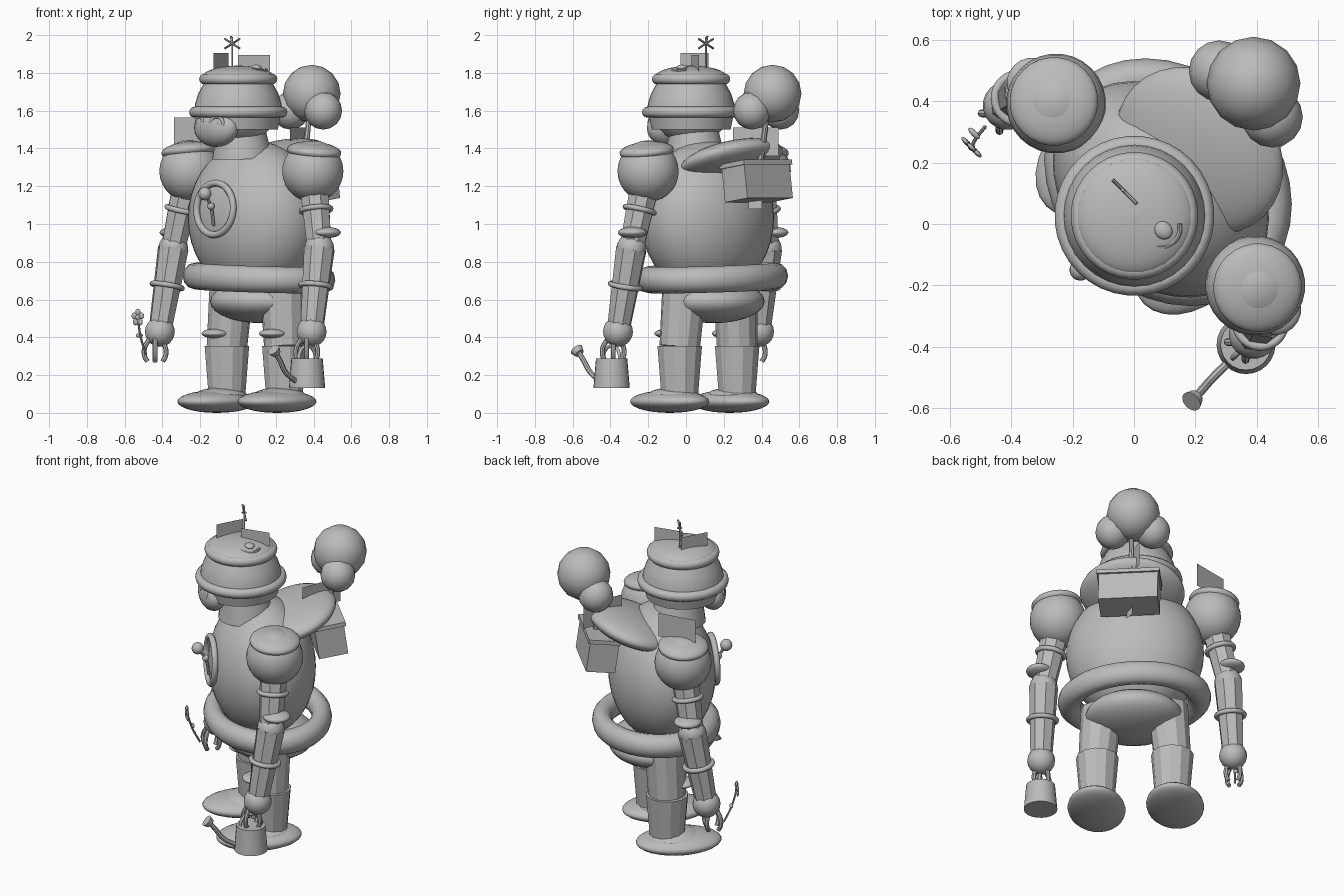
import bpy
import math
from math import sin, cos, pi
from mathutils import Vector, Matrix

cube = bpy.data.objects.get("Cube")
if cube:
    bpy.data.objects.remove(cube)

metal = bpy.data.materials.new("plain_grey")
metal.use_nodes = True
GREY = (0.5, 0.5, 0.5, 1)
metal.diffuse_color = GREY
metal.node_tree.nodes["Principled BSDF"].inputs["Base Color"].default_value = GREY

# The figure is built facing -y, then the whole body is turned
TURN = Matrix.Rotation(-pi / 4, 4, "Z") @ Matrix.Translation((-0.018, 0, 0))


def finish(name, smooth=True):
    ob = bpy.context.object
    ob.name = name
    ob.data.materials.clear()
    ob.data.materials.append(metal)
    if smooth:
        bpy.ops.object.shade_smooth_by_angle(angle=math.radians(40))
    ob.matrix_basis = TURN @ ob.matrix_basis
    return ob


def ball(name, loc, size, rot=(0, 0, 0), seg=28):
    bpy.ops.mesh.primitive_uv_sphere_add(segments=seg, ring_count=seg // 2, location=loc, rotation=rot)
    size = (size,) * 3 if isinstance(size, float) else size
    bpy.context.object.scale = size
    return finish(name)


def ring(name, loc, major, minor, rot=(0, 0, 0), scale=(1, 1, 1)):
    bpy.ops.mesh.primitive_torus_add(major_radius=major, minor_radius=minor, location=loc, rotation=rot,
                                     major_segments=36, minor_segments=12)
    bpy.context.object.scale = scale
    return finish(name)


def segment(name, p, q, r1, r2, sides=8, smooth=False):
    p, q = Vector(p), Vector(q)
    bpy.ops.mesh.primitive_cone_add(vertices=sides, radius1=r1, radius2=r2, depth=(q - p).length,
                                    location=(p + q) / 2,
                                    rotation=(q - p).to_track_quat("Z", "Y").to_euler())
    return finish(name, smooth)


def tube(name, points, radius):
    cu = bpy.data.curves.new(name, "CURVE")
    cu.dimensions = "3D"
    cu.bevel_depth = radius
    cu.bevel_resolution = 2
    cu.use_fill_caps = True
    sp = cu.splines.new("BEZIER")
    sp.bezier_points.add(len(points) - 1)
    for b, p in zip(sp.bezier_points, points):
        b.co = p
        b.handle_left_type = b.handle_right_type = "AUTO"
    ob = bpy.data.objects.new(name, cu)
    bpy.context.collection.objects.link(ob)
    bpy.ops.object.select_all(action="DESELECT")
    ob.select_set(True)
    bpy.context.view_layer.objects.active = ob
    bpy.ops.object.convert(target="MESH")
    return finish(name)


def mesh(name, verts, faces, smooth):
    me = bpy.data.meshes.new(name)
    me.from_pydata(verts, [], faces)
    ob = bpy.data.objects.new(name, me)
    bpy.context.collection.objects.link(ob)
    bpy.ops.object.select_all(action="DESELECT")
    ob.select_set(True)
    bpy.context.view_layer.objects.active = ob
    return finish(name, smooth)


def plate(name, a, b, z0, z1):
    mesh(name, [(*a, z0), (*b, z0), (*b, z1), (*a, z1)], [(0, 1, 2, 3)], False)


def lathe(name, profile, y, n=32):
    verts = [(r * cos(2 * pi * i / n), y + r * sin(2 * pi * i / n), z) for r, z in profile for i in range(n)]
    faces = [(k * n + i, k * n + (i + 1) % n, (k + 1) * n + (i + 1) % n, (k + 1) * n + i)
             for k in range(len(profile) - 1) for i in range(n)]
    return mesh(name, verts, faces, True)


# Torso, hips and waist ring
ball("torso", (0, 0.142, 1.03), (0.395, 0.305, 0.41), seg=40)
ball("hips", (0, 0.19, 0.59), (0.28, 0.26, 0.115))
ring("waist_ring", (0, 0.175, 0.715), 0.37, 0.07, (0, math.radians(2), 0), (1, 0.83, 1))
segment("neck", (0, 0.05, 1.35), (0, 0.04, 1.5), 0.16, 0.13, 20, True)

# Head and helmet
HY = 0.02
ball("head", (0, HY, 1.63), 0.21)
lathe("helmet_band", [(0.2, 1.5), (0.212, 1.5), (0.232, 1.6)], HY, 20)
lathe("helmet_crown", [(0.235, 1.59), (0.228, 1.64), (0.212, 1.69), (0.185, 1.74), (0.17, 1.77)], HY)
ring("helmet_brim", (0, HY, 1.592), 0.232, 0.029)
ring("helmet_top_rim", (0, HY, 1.767), 0.18, 0.028)
ball("helmet_cap", (0, HY, 1.775), (0.195, 0.195, 0.063))
ball("face_mask", (0, -0.145, 1.508), (0.145, 0.08, 0.1))
for side, s in (("left", 1), ("right", -1)):
    ring(side + "_goggle_rim", (s * 0.063, -0.203, 1.53), 0.038, 0.009, (pi / 2, 0, s * 0.25))
    ball(side + "_goggle_lens", (s * 0.063, -0.2, 1.53), (0.034, 0.012, 0.034), seg=16)

# Fins, knob and crossed aerial on the helmet
plate("helmet_front_fin", (-0.053, -0.113), (-0.102, 0.05), 1.82, 1.905)
plate("helmet_back_fin", (-0.003, 0.021), (0.089, 0.17), 1.81, 1.895)
ball("helmet_knob", (0.1, 0.053, 1.828), (0.032, 0.028, 0.016), seg=16)
tube("helmet_arc", [(0.1 + 0.05 * cos(a), 0.053 + 0.06 * sin(a), 1.822 - 0.012 * cos(a))
                    for a in (-1.1, -0.5, 0, 0.5, 1.1)], 0.008)
AX, AY = -0.078, 0.053
tube("aerial_mast", [(AX, AY, 1.81), (AX, AY, 1.99)], 0.005)
for i, s in enumerate((-1, 1)):
    tube("aerial_bar_%d" % i, [(AX - 0.055, AY, 1.955 - s * 0.025), (AX + 0.055, AY, 1.955 + s * 0.025)], 0.006)
tube("aerial_tip", [(AX, AY, 1.95), (AX - 0.01, AY, 1.995)], 0.006)

# Chest porthole with lever
ring("chest_ring", (0, -0.155, 1.08), 0.137, 0.018, (pi / 2 - 0.05, 0, 0))
tube("chest_lever", [(0, -0.165, 0.99), (0, -0.185, 1.09), (0, -0.23, 1.16)], 0.009)
ball("chest_pivot", (0, -0.185, 1.095), 0.02, seg=16)
ball("chest_knob", (0, -0.23, 1.16), 0.035, seg=20)

# Arms
for side, s, dy in (("left", 1, 0), ("right", -1, -0.04)):
    def at(x, y, z):
        return Vector((s * x, y + dy, z))
    shoulder, elbow, wrist = at(0.44, 0.138, 1.28), at(0.527, 0.1, 0.87), at(0.548, 0.021, 0.43)
    ball(side + "_shoulder", shoulder, 0.163)
    ball(side + "_shoulder_cap", at(0.45, 0.138, 1.385), (0.145, 0.145, 0.05), (0, s * 0.12, 0))
    segment(side + "_upper_arm", shoulder, elbow, 0.085, 0.068)
    segment(side + "_forearm", elbow, wrist, 0.084, 0.062)
    ball(side + "_elbow", elbow, 0.08, seg=20)
    ball(side + "_elbow_guard", at(0.55, 0.13, 0.955), (0.075, 0.08, 0.03), seg=20)
    ball(side + "_wrist", wrist, 0.08, seg=20)
    tilt = (elbow - shoulder).to_track_quat("Z", "Y").to_euler()
    ring(side + "_upper_ring", shoulder.lerp(elbow, 0.5), 0.078, 0.014, tilt)
    tilt = (wrist - elbow).to_track_quat("Z", "Y").to_euler()
    ring(side + "_forearm_ring", elbow.lerp(wrist, 0.45), 0.08, 0.014, tilt)
    # claw fingers
    palm = at(0.548, -0.015, 0.0)
    for k in range(4):
        a = pi / 4 + k * pi / 2
        d = Vector((cos(a), sin(a), 0))
        tube("%s_finger_%d" % (side, k), [palm + d * r + Vector((0, 0, z)) for r, z in
                                          ((0.03, 0.39), (0.055, 0.345), (0.055, 0.3), (0.04, 0.272))], 0.013)

# Watering can held in the left hand
segment("can_body", (0.555, -0.02, 0.133), (0.555, -0.02, 0.287), 0.096, 0.083, 24, True)
ring("can_handle", (0.555, -0.02, 0.295), 0.06, 0.009, (pi / 2, 0, pi / 2))
tube("can_spout", [(0.555, -0.1, 0.165), (0.555, -0.18, 0.215), (0.558, -0.225, 0.275), (0.56, -0.262, 0.322)], 0.014)
segment("can_rose", (0.56, -0.255, 0.315), (0.56, -0.277, 0.335), 0.025, 0.035, 16, True)

# Flower held in the right hand
F = Vector((-0.534, -0.198, 0.505))
tube("flower_stem", [(-0.55, -0.12, 0.31), (-0.545, -0.165, 0.4), F], 0.006)
ball("flower_centre", F, (0.014, 0.011, 0.014), seg=12)
for k in range(5):
    a = pi / 2 + k * 2 * pi / 5
    ball("flower_petal_%d" % k, F + Vector((cos(a), 0, sin(a))) * 0.029, (0.018, 0.008, 0.018), seg=12)
ball("flower_leaf", (-0.56, -0.16, 0.41), (0.025, 0.01, 0.012), seg=12)

# Legs and feet
for side, s in (("left", 1), ("right", -1)):
    x, y = s * 0.215, 0.15
    segment(side + "_thigh", (x, y, 0.35), (s * 0.19, y + 0.01, 0.66), 0.108, 0.118, 12)
    segment(side + "_shin", (x, y, 0.06), (x, y, 0.355), 0.098, 0.122, 12)
    ball(side + "_knee_guard", (x, y - 0.085, 0.42), (0.075, 0.075, 0.026), seg=20)
    ball(side + "_foot", (s * 0.225, 0.085, 0.06), (0.165, 0.247, 0.06))
    ball(side + "_instep", (s * 0.22, 0.11, 0.09), (0.13, 0.15, 0.045))

# Back hump, planter box and small tree
ball("back_hump", (0, 0.32, 1.335), (0.3, 0.26, 0.085), (math.radians(20), 0, 0), 32)


def box(name, loc, size):
    bpy.ops.mesh.primitive_cube_add(size=1, location=loc, rotation=(math.radians(8), 0, 0))
    bpy.context.object.scale = size
    finish(name, False)


box("planter_box", (0, 0.515, 1.22), (0.34, 0.17, 0.19))
box("planter_rim", (0, 0.505, 1.315), (0.36, 0.185, 0.025))
segment("tree_trunk", (-0.01, 0.52, 1.3), (-0.02, 0.575, 1.6), 0.018, 0.013)
ball("tree_crown", (-0.03, 0.6, 1.69), 0.153, seg=16)
ball("tree_right_clump", (-0.138, 0.55, 1.6), 0.1, seg=16)
ball("tree_left_clump", (0.09, 0.566, 1.6), 0.1, seg=16)
plate("planter_fin", (0.036, 0.371), (-0.067, 0.608), 1.36, 1.51)
plate("planter_lower_fin", (0.02, 0.47), (-0.02, 0.53), 1.08, 1.2)
plate("right_shoulder_fin", (-0.498, 0.035), (-0.364, 0.226), 1.42, 1.565)
